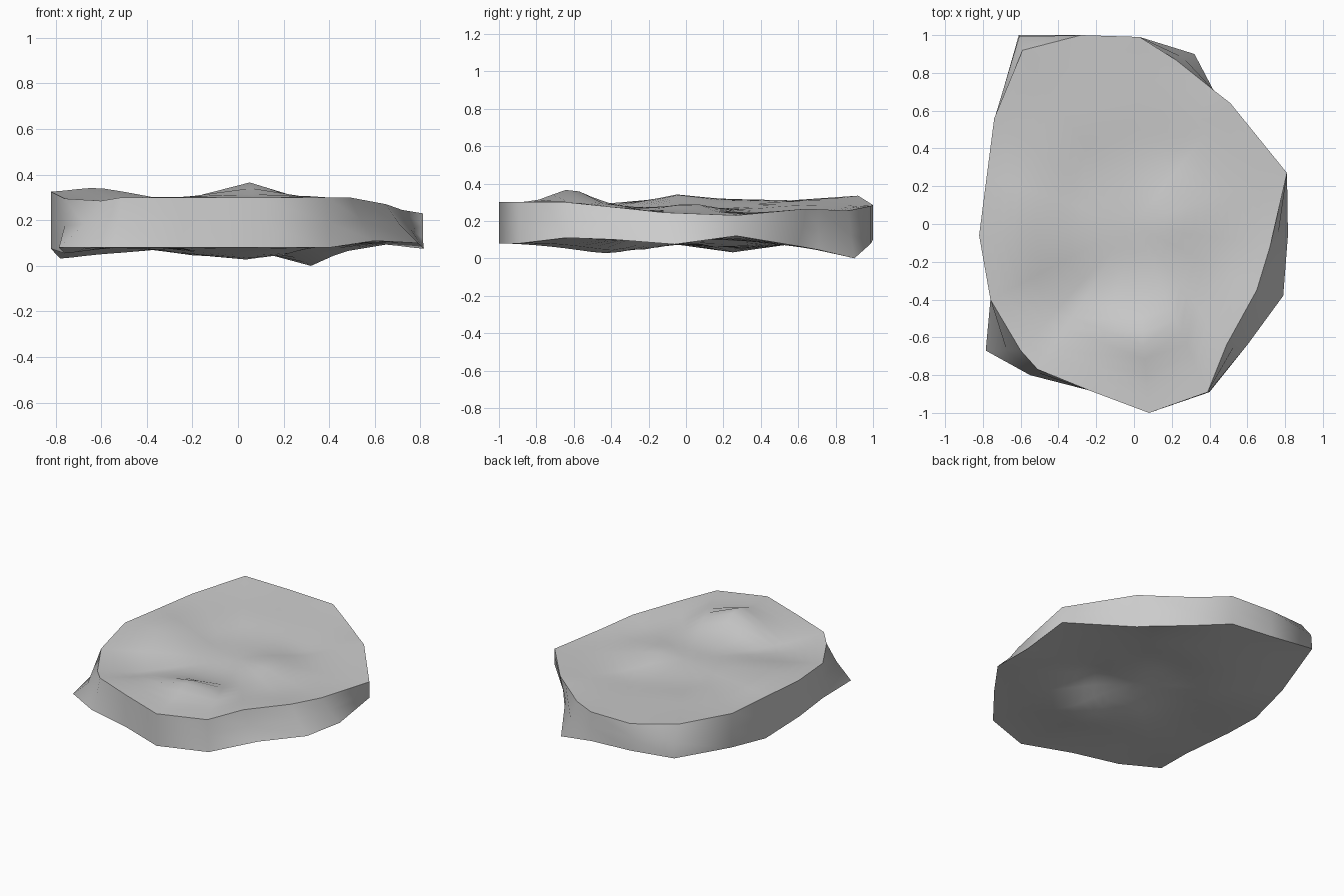
import bpy, bmesh, math

if "Cube" in bpy.data.objects:
    bpy.data.objects.remove(bpy.data.objects["Cube"])

# rim stations around the slab: upper edge xyz, lower edge xyz
RIM = [
    (.81, .27, .23, .81, .27, .12), (.51, .64, .265, .48, .60, .065),
    (.42, .71, .262, .42, .71, .045), (.22, .87, .255, .32, .90, 0),
    (.03, .99, .28, .03, .99, .08), (-.28, 1, .285, -.28, 1, .10),
    (-.59, .92, .335, -.61, 1, .135), (-.74, .56, .31, -.735, .56, .075),
    (-.78, .25, .317, -.78, .25, .032),
    (-.82, -.06, .325, -.82, -.06, .075), (-.76, -.40, .295, -.76, -.40, .055),
    (-.60, -.67, .285, -.785, -.67, .08), (-.51, -.77, .30, -.55, -.80, .08),
    (-.24, -.88, .30, -.24, -.88, .08), (.08, -1, .30, .08, -1, .08),
    (.39, -.89, .30, .40, -.89, .08), (.49, -.64, .30, .60, -.64, .11),
    (.65, -.35, .27, .79, -.38, .10), (.72, -.12, .245, .815, -.06, .075),
]
# humps and hollows of the upper and lower faces
TOP = [(.02, -.62, .372), (-.2, -.62, .30), (.26, -.6, .305), (0, -.42, .292),
       (.04, -.8, .31), (-.62, -.08, .342), (-.42, -.1, .31), (-.47, -.45, .25),
       (-.28, -.35, .255), (0, -.22, .262), (.22, .03, .292), (.22, .36, .24),
       (.4, -.3, .255), (-.2, .55, .285), (-.3, .2, .27)]
LOW = [(.11, -.40, .027), (-.18, -.23, .046), (.27, -.14, .14), (.45, .06, .10),
       (.16, .5, .075), (-.08, .27, .12), (-.42, .25, .06), (-.4, -.55, .085),
       (-.2, .65, .10), (-.5, -.15, .085)]


def kernel(ax, ay, bx, by):
    return math.sqrt((ax - bx) ** 2 + (ay - by) ** 2 + .002)


def surface(pts):
    """Smooth height function through all given points (radial basis fit)."""
    n = len(pts)
    m = [[kernel(p[0], p[1], q[0], q[1]) for q in pts] + [p[2] - .25] for p in pts]
    for c in range(n):
        piv = max(range(c, n), key=lambda r: abs(m[r][c]))
        m[c], m[piv] = m[piv], m[c]
        for r in range(n):
            if r != c:
                f = m[r][c] / m[c][c]
                m[r] = [a - f * b for a, b in zip(m[r], m[c])]
    w = [m[i][n] / m[i][i] for i in range(n)]
    return lambda x, y: .25 + sum(k * kernel(x, y, p[0], p[1]) for k, p in zip(w, pts))


def bridge(bm, a, b):
    for i in range(len(a)):
        j = (i + 1) % len(a)
        bm.faces.new((a[i], a[j], b[j], b[i]))


def cap(bm, ring, bumps):
    """Fill a rim with concentric rings that follow the bumps."""
    rim = [tuple(v.co) for v in ring]
    h = surface(rim + bumps)
    steps = 14
    for k in range(1, steps):
        f = 1 - k / steps
        inner = [bm.verts.new((x * f, y * f, h(x * f, y * f))) for x, y, _ in rim]
        bridge(bm, ring, inner)
        ring = inner
    hub = bm.verts.new((0, 0, h(0, 0)))
    for i in range(len(ring)):
        bm.faces.new((ring[i], ring[(i + 1) % len(ring)], hub))


# stone slab: slightly flared wall, upper face, lower face
bm = bmesh.new()
upper = [bm.verts.new(r[:3]) for r in RIM]
lower = [bm.verts.new(r[3:]) for r in RIM]
middle = []
for i, r in enumerate(RIM):
    f = .9 if i == 6 else .4
    middle.append(bm.verts.new((r[0] + (r[3] - r[0]) * f, r[1] + (r[4] - r[1]) * f,
                                (r[2] + r[5]) / 2)))
bridge(bm, upper, middle)
bridge(bm, middle, lower)
cap(bm, upper, TOP)
cap(bm, lower, LOW)
bmesh.ops.recalc_face_normals(bm, faces=bm.faces)

# smooth everywhere, crisp only along the two rims
for face in bm.faces:
    face.smooth = True
for ring in (upper, lower):
    for i in range(len(ring)):
        bm.edges.get((ring[i - 1], ring[i])).smooth = False
mesh = bpy.data.meshes.new("stone_slab")
bm.to_mesh(mesh)
bm.free()
slab = bpy.data.objects.new("stone_slab", mesh)
bpy.context.collection.objects.link(slab)
